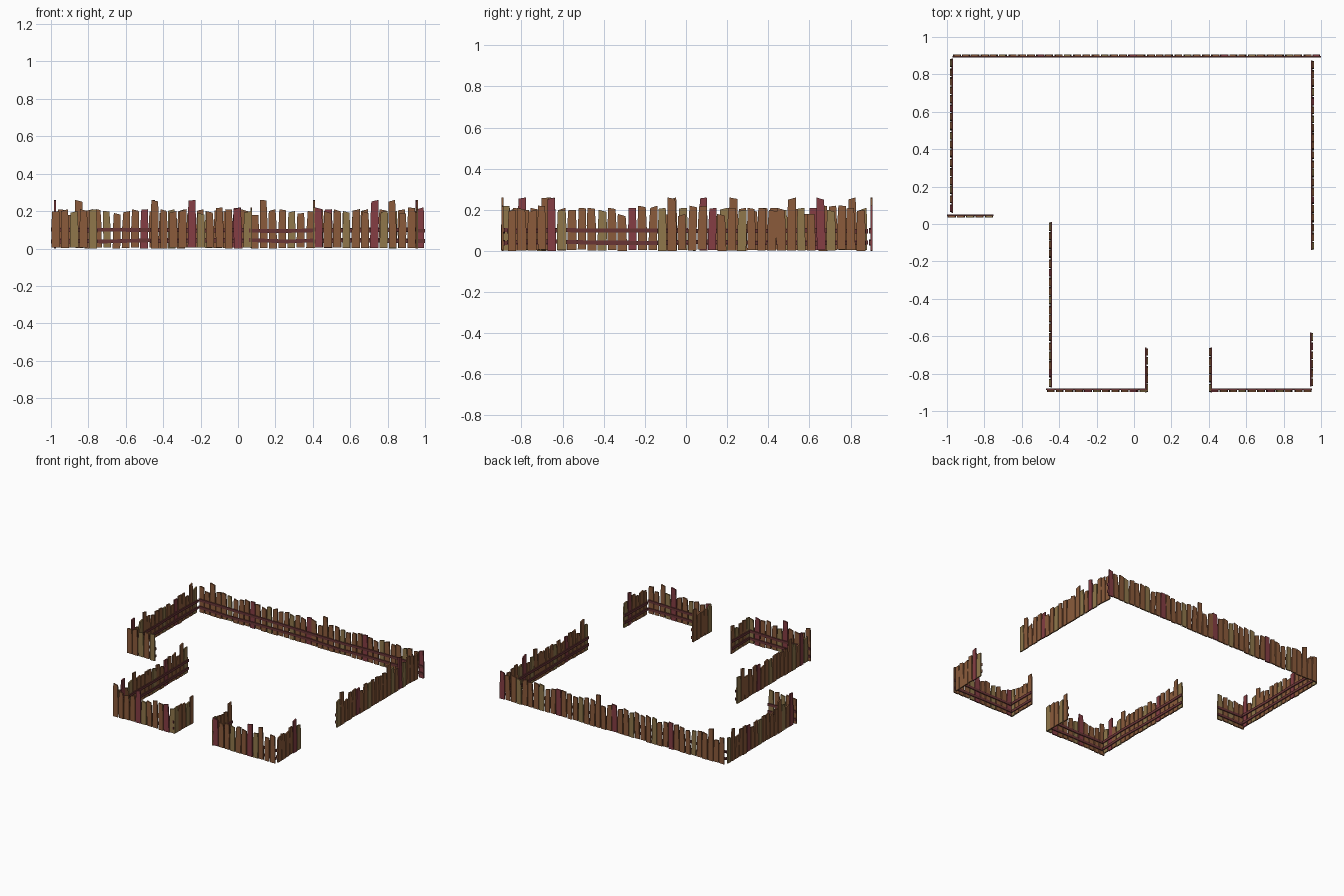
import bpy, bmesh, random
from mathutils import Vector

if "Cube" in bpy.data.objects:
    bpy.data.objects.remove(bpy.data.objects["Cube"])

random.seed(4)


def material(name, rgb):
    m = bpy.data.materials.new(name)
    m.diffuse_color = (*rgb, 1)
    m.use_nodes = True
    m.node_tree.nodes["Principled BSDF"].inputs["Base Color"].default_value = m.diffuse_color
    return m


MATS = {
    "B": material("brown wood", (0.26, 0.105, 0.044)),
    "O": material("olive wood", (0.28, 0.185, 0.07)),
    "R": material("red wood", (0.235, 0.048, 0.056)),
}
RAIL = material("dark red rail", (0.14, 0.035, 0.036))
KEYS = list(MATS)

# Plank patterns: colour letter and height in hundredths
LONG = "O21 B26 B18 B22 B22 R21 B18 B21 O20 B21 B21 B20 B21 B26 O21 B18 R26 O20 B22 B21 B20"
BACK = "R22 B20 B21 O20 B21 B20 B21 O21 B19 B20 R21 B21 B20 B19 O20 B21 B21 B26 B18 B21"
LEFT = "B26 B21 B20 B21 R26 O19 B20 B22 B21 R22 O20"
RIGHT = "R22 B20 B21 O20 B21 B20 R26 O20 B26 B19 B22"

# name, start, end, pattern; the outside is on the right hand of the walk
RUNS = [
    ("back", (1.0, 0.898), (-0.97, 0.898), BACK),
    ("left", (-0.976, 0.885), (-0.976, 0.06), LONG),
    ("left_return", (-1.0, 0.043), (-0.75, 0.043), "B20 B21 O20 B21 O21"),
    ("inner_left", (-0.447, 0.01), (-0.447, -0.875), LONG),
    ("front_left", (-0.47, -0.889), (0.075, -0.889), LEFT),
    ("gate_left", (0.068, -0.9), (0.068, -0.66), "O21 B21 B20 O19 B22"),
    ("gate_right", (0.409, -0.66), (0.409, -0.9), "B26 B21 B20 B21 O22"),
    ("front_right", (0.405, -0.889), (0.953, -0.889), RIGHT),
    ("right_front", (0.95, -0.87), (0.95, -0.58), "B20 B21 B20 B22 R26 O20"),
    ("right", (0.955, -0.14), (0.955, 0.875), LONG),
]


def prism(bm, face, frame, d0, d1, mat=0):
    """Extrude a 2D outline (along, height) between two outward depths."""
    o, u, n = frame
    rings = [[bm.verts.new(o + u * a + n * d + Vector((0, 0, z))) for a, z in face]
             for d in (d1, d0)]
    k = len(face)
    faces = [bm.faces.new(rings[0]), bm.faces.new(rings[1][::-1])]
    for i in range(k):
        j = (i + 1) % k
        faces.append(bm.faces.new((rings[0][j], rings[0][i], rings[1][i], rings[1][j])))
    for f in faces:
        f.material_index = mat


def finish(bm, name, mats):
    bmesh.ops.recalc_face_normals(bm, faces=bm.faces)
    me = bpy.data.meshes.new(name)
    bm.to_mesh(me)
    bm.free()
    for m in mats:
        me.materials.append(m)
    bpy.context.collection.objects.link(bpy.data.objects.new(name, me))


for name, start, end, pattern in RUNS:
    a, b = Vector((*start, 0)), Vector((*end, 0))
    length = (b - a).length
    u = (b - a).normalized()
    frame = (a, u, Vector((u.y, -u.x, 0)))
    codes = pattern.split()

    # Uneven planks with slanted tops and a slight lean
    bm = bmesh.new()
    count = round(length / 0.049)
    pitch = length / count
    for i in range(count):
        code = codes[i % len(codes)]
        h = int(code[1:]) / 100
        w = random.uniform(0.0195, 0.0225)
        c = (i + 0.5) * pitch
        lean = random.uniform(-0.006, 0.006) if 0 < i < count - 1 else 0
        slant = random.uniform(-0.006, 0.006)
        z0 = random.uniform(0.0, 0.006)
        t = w * 0.85
        outline = [(c - w, z0), (c + w, z0),
                   (c + w + lean * 0.5, h * 0.6),
                   (c + t + lean, h - abs(slant) + slant),
                   (c - t + lean, h - abs(slant) - slant),
                   (c - w + lean * 0.5, h * 0.6)]
        prism(bm, outline, frame, -0.002, 0.008, KEYS.index(code[0]))
    finish(bm, name + "_planks", MATS.values())

    # Two wobbly rails on the inside
    bm = bmesh.new()
    steps = max(1, round(length / 0.25))
    for z in (0.042, 0.098):
        mids = [(length * k / steps, z + random.uniform(-0.005, 0.005))
                for k in range(steps + 1)]
        outline = ([(s, m - 0.01) for s, m in mids]
                   + [(s, m + 0.01) for s, m in reversed(mids)])
        prism(bm, outline, frame, -0.009, -0.001)
    finish(bm, name + "_rails", [RAIL])
